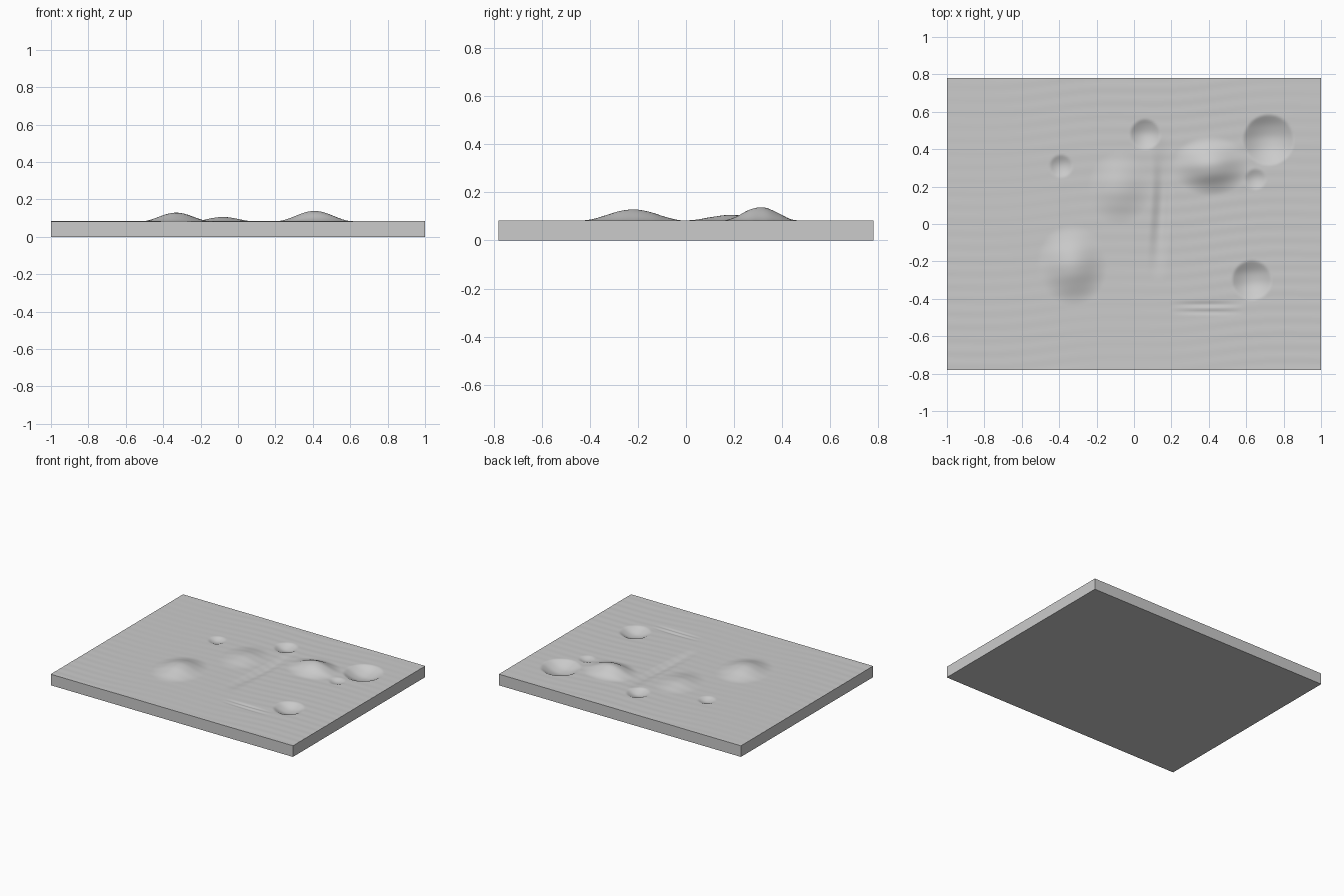
import bpy, bmesh, math

if "Cube" in bpy.data.objects:
    bpy.data.objects.remove(bpy.data.objects["Cube"], do_unlink=True)

HALF_Y = 0.78
GROUND = 0.083

# Hills: x, y, radius x, radius y, height
HILLS = [
    (0.41, 0.31, 0.21, 0.16, 0.055),
    (-0.33, -0.22, 0.19, 0.22, 0.046),
    (-0.08, 0.19, 0.17, 0.2, 0.023),
]
# Craters: x, y, radius, depth
CRATERS = [
    (0.72, 0.45, 0.135, 0.046),
    (0.63, -0.3, 0.105, 0.035),
    (0.06, 0.48, 0.08, 0.026),
    (-0.39, 0.31, 0.06, 0.017),
    (0.65, 0.24, 0.055, 0.013),
]


def bump(t):
    """Smooth swell: one at the centre, zero from t = 1 outwards."""
    return 0.5 + 0.5 * math.cos(math.pi * min(abs(t), 1))


def bowl(t):
    """Rounded pit with a fairly crisp rim."""
    return max(0, 1 - t * t) ** 1.15


def height(x, y):
    z = GROUND
    for cx, cy, rx, ry, h in HILLS:
        z += h * bump(math.hypot((x - cx) / rx, (y - cy) / ry))
    for cx, cy, r, d in CRATERS:
        z -= d * bowl(math.hypot(x - cx, y - cy) / r)
    # Long shallow valley running front to back
    path = 0.14 + 0.012 * math.sin(6 * y)
    z -= 0.016 * bump((x - path) / 0.06) * bump((y - 0.08) / 0.38) ** 0.6
    # Pair of short parallel furrows
    reach = bump((x - 0.39) / 0.2) ** 0.5
    for fy in (-0.43, -0.47):
        z -= 0.005 * reach * bump((y - fy) / 0.018)
    # Faint wind ripples, calmer towards the left
    strength = 0.0005 * (0.7 + 0.3 * math.sin(3 * x + 2 * y))
    return z + strength * math.sin(88 * (y - 0.06 * x) + math.sin(7 * x))


# Terrain slab: shaped grid with skirts and a flat underside
bm = bmesh.new()
bmesh.ops.create_grid(bm, x_segments=220, y_segments=172, size=1)
for v in bm.verts:
    v.co.y *= HALF_Y
    v.co.z = height(v.co.x, v.co.y)
rim = [e for e in bm.edges if e.is_boundary]
skirt = bmesh.ops.extrude_edge_only(bm, edges=rim)["geom"]
for v in skirt:
    if isinstance(v, bmesh.types.BMVert):
        v.co.z = 0
bmesh.ops.contextual_create(bm, geom=[e for e in bm.edges if e.is_boundary])
bmesh.ops.recalc_face_normals(bm, faces=bm.faces)

mesh = bpy.data.meshes.new("terrain_slab")
bm.to_mesh(mesh)
bm.free()
slab = bpy.data.objects.new("terrain_slab", mesh)
bpy.context.collection.objects.link(slab)

# Plain grey finish
grey = bpy.data.materials.new("stone_grey")
grey.use_nodes = True
colour = (0.6, 0.6, 0.6, 1)
grey.diffuse_color = colour
grey.node_tree.nodes["Principled BSDF"].inputs["Base Color"].default_value = colour
mesh.materials.append(grey)

bpy.context.view_layer.objects.active = slab
slab.select_set(True)
bpy.ops.object.shade_smooth_by_angle(angle=math.radians(35))
